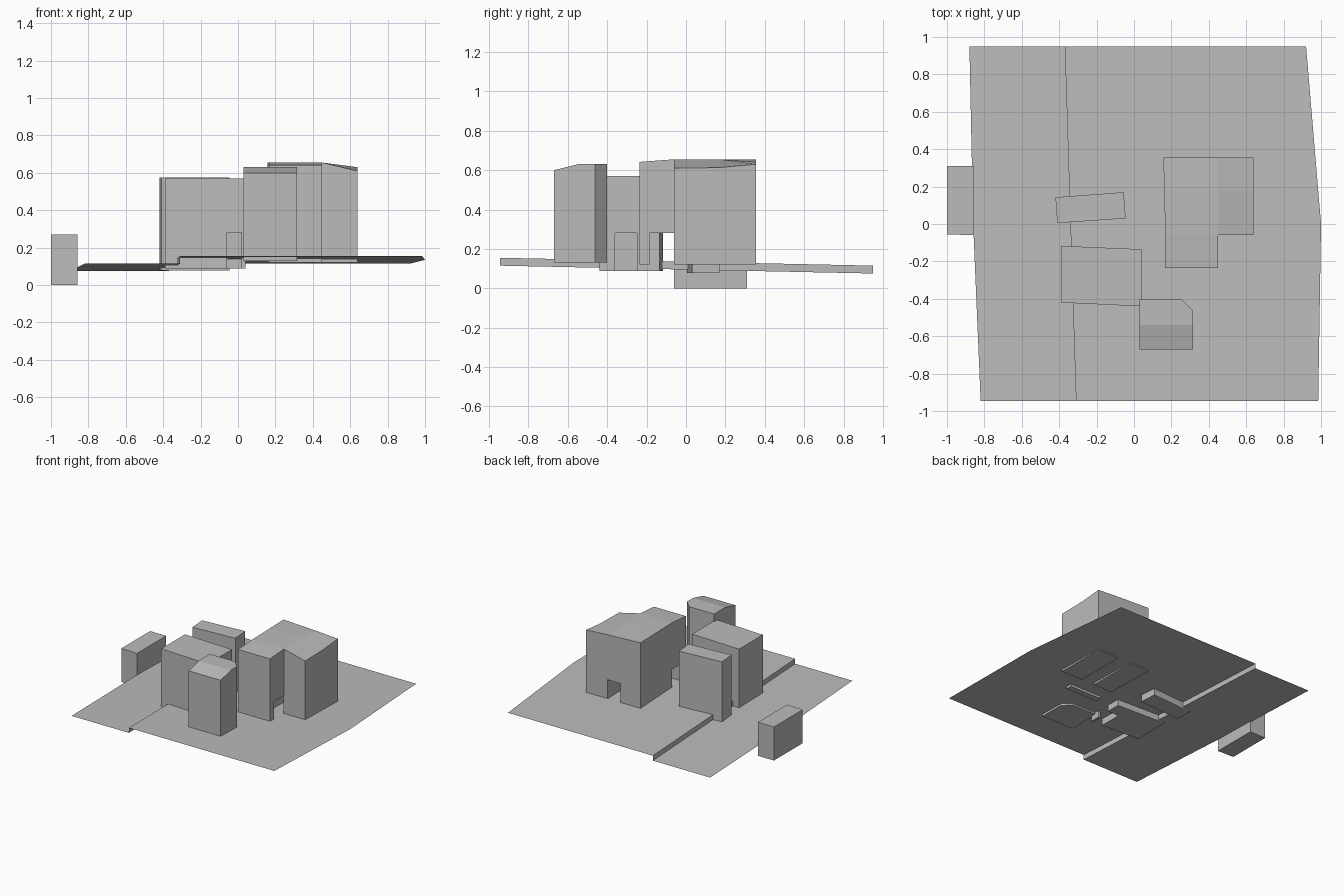
import bpy
import bmesh

if "Cube" in bpy.data.objects:
    bpy.data.objects.remove(bpy.data.objects["Cube"], do_unlink=True)

grey = bpy.data.materials.new("plain grey")
grey.use_nodes = True
grey.diffuse_color = (0.5, 0.5, 0.5, 1)
grey.node_tree.nodes["Principled BSDF"].inputs["Base Color"].default_value = (0.5, 0.5, 0.5, 1)


def finish(name, bm):
    mesh = bpy.data.meshes.new(name)
    bm.to_mesh(mesh)
    bm.free()
    mesh.materials.append(grey)
    obj = bpy.data.objects.new(name, mesh)
    bpy.context.collection.objects.link(obj)
    return obj


def block(name, bottom, roof_faces):
    """Solid with the given roof faces, vertical walls and a flat base."""
    bm = bmesh.new()
    for face in roof_faces:
        bm.faces.new([bm.verts.new(p) for p in face])
    bmesh.ops.remove_doubles(bm, verts=bm.verts[:], dist=0.0005)
    roof = bm.faces[:]
    rim = [e for e in bm.edges if e.is_boundary]
    low = {v: bm.verts.new((v.co.x, v.co.y, bottom)) for v in bm.verts[:]}
    for face in roof:
        bm.faces.new([low[v] for v in reversed(face.verts)])
    for edge in rim:
        a, b = edge.verts
        bm.faces.new((a, b, low[b], low[a]))
    bmesh.ops.recalc_face_normals(bm, faces=bm.faces[:])
    return finish(name, bm)


def flat(z, *outline):
    return [[(x, y, z) for x, y in outline]]


def carve(obj, x0, x1, y0, y1, top):
    """Cut a passage through the foot of a building."""
    cutter = block("passage_cutter", -0.1, flat(top, (x0, y0), (x1, y0), (x1, y1), (x0, y1)))
    cutter.hide_render = True
    mod = obj.modifiers.new("passage", "BOOLEAN")
    mod.operation = "DIFFERENCE"
    mod.solver = "EXACT"
    mod.object = cutter
    bpy.context.view_layer.objects.active = obj
    bpy.ops.object.modifier_apply(modifier=mod.name)
    bpy.data.objects.remove(cutter, do_unlink=True)


# Ground: a thin sloping sheet with a low step along its length
bm = bmesh.new()
rows = []
for y, left, step, right in ((-0.945, -0.82, -0.31, 0.985), (0, -0.86, -0.34, 1.0),
                             (0.95, -0.88, -0.37, 0.92)):
    low, high = 0.095 - 0.021 * y, 0.135 - 0.021 * y
    rows.append([bm.verts.new(p) for p in
                 ((left, y, low), (step, y, low), (step, y, high), (right, y, high))])
for front, back in zip(rows, rows[1:]):
    for i in range(3):
        bm.faces.new((front[i], front[i + 1], back[i + 1], back[i]))
finish("ground", bm)

# Low block beside the ground
block("edge_building", 0, flat(0.27, (-1, -0.055), (-0.857, -0.06), (-0.857, 0.31), (-1, 0.31)))

# Narrow turned block
block("narrow_building", 0.078,
      flat(0.575, (-0.41, 0.005), (-0.045, 0.03), (-0.055, 0.17), (-0.42, 0.143)))

# Wide block with a corner passage that leaves a pillar
wide = block("wide_building", 0.088,
             flat(0.57, (-0.39, -0.42), (0.04, -0.44), (0.04, -0.135), (-0.39, -0.117)))
carve(wide, -0.06, 0.02, -0.5, -0.25, 0.28)
carve(wide, -0.06, 0.1, -0.36, -0.25, 0.28)

# Tower with a cut corner and a sloping front roof
block("corner_tower", 0.13, [
    [(0.03, -0.67, 0.6), (0.315, -0.67, 0.6), (0.315, -0.54, 0.632), (0.03, -0.54, 0.632)],
    [(0.03, -0.54, 0.632), (0.315, -0.54, 0.632), (0.315, -0.463, 0.632),
     (0.252, -0.4, 0.632), (0.03, -0.4, 0.632)]])

# Large building: main body and front wing share one gently sloping roof
wing_front = [(0.165, -0.235, 0.642), (0.45, -0.235, 0.642)]
body_front = [(0.167, -0.06, 0.655), (0.45, -0.06, 0.655), (0.64, -0.06, 0.61)]
body_mid = [(0.162, 0.17, 0.655), (0.45, 0.17, 0.655), (0.64, 0.17, 0.613)]
body_back = [(0.157, 0.355, 0.655), (0.45, 0.355, 0.642), (0.64, 0.355, 0.63)]
strips = [(wing_front, body_front[:2]), (body_front, body_mid), (body_mid, body_back)]
roof = [[a[i], a[i + 1], b[i + 1], b[i]] for a, b in strips for i in range(len(a) - 1)]
large = block("large_building", 0.12, roof)
carve(large, 0.1, 0.7, -0.185, -0.0605, 0.28)
carve(large, 0.335, 0.449, -0.12, 0.4, 0.28)
